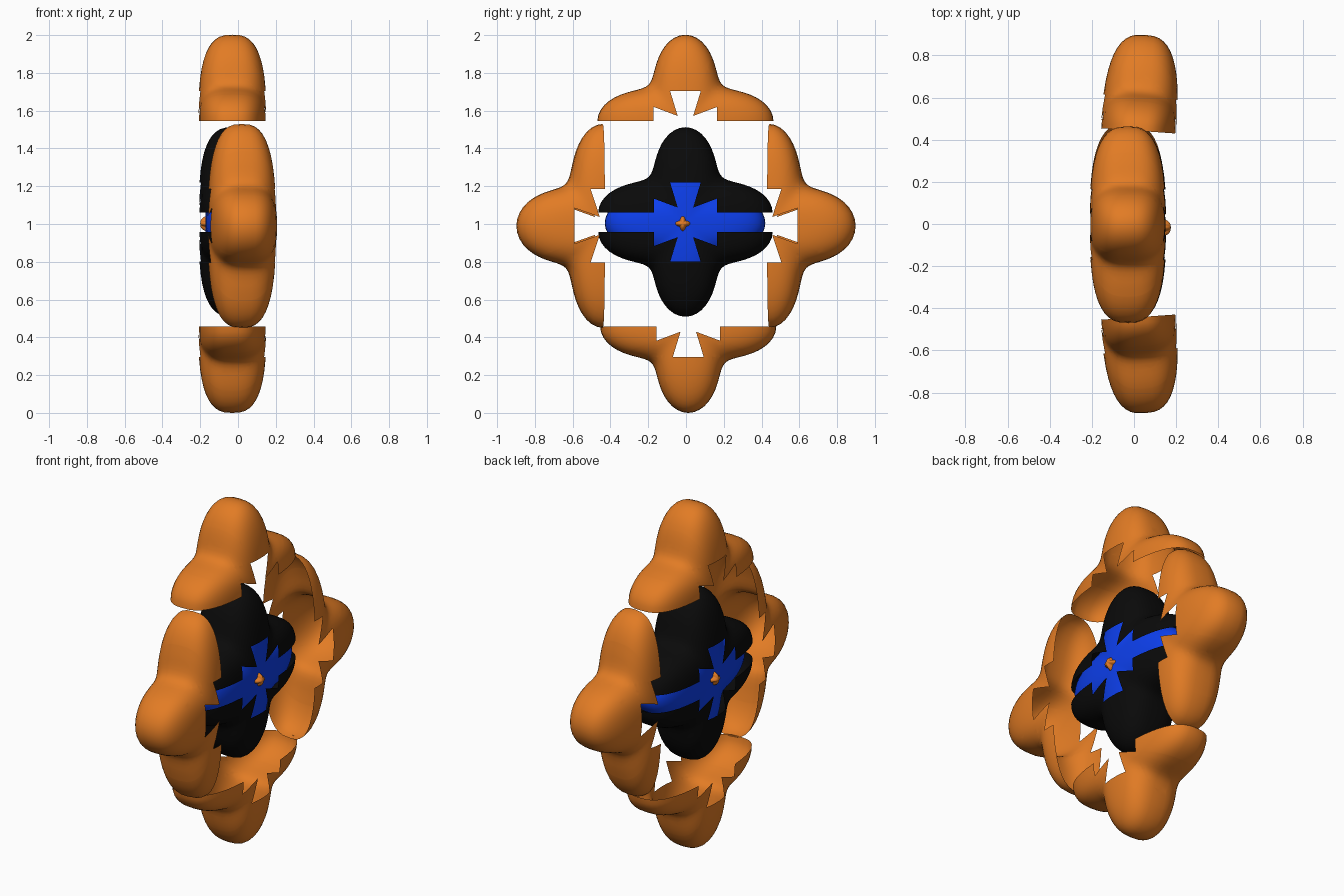
import bpy, bmesh
from math import sin, cos, pi, radians
from mathutils import Vector

if "Cube" in bpy.data.objects:
    bpy.data.objects.remove(bpy.data.objects["Cube"])


def material(name, rgb):
    m = bpy.data.materials.new(name)
    m.diffuse_color = (*rgb, 1)
    m.use_nodes = True
    m.node_tree.nodes["Principled BSDF"].inputs["Base Color"].default_value = m.diffuse_color
    return m


ORANGE = material("orange", (0.76, 0.2, 0.018))
BLACK = material("black", (0.003, 0.003, 0.003))
BLUE = material("blue", (0.004, 0.05, 0.85))
POWER = 2 / 2.8  # roundness of the pillowy section


def lobed_pillow(radius, half_thick, segs=96, rings=24):
    """Closed four-lobed pillow in the YZ plane, thickness along X."""
    bm = bmesh.new()
    front = bm.verts.new((half_thick, 0, 0))
    back = bm.verts.new((-half_thick, 0, 0))
    loops = []
    for i in range(1, rings):
        a = pi * i / rings
        s = sin(a) ** POWER
        c = cos(a)
        x = half_thick * abs(c) ** POWER * (1 if c > 0 else -1)
        if i == rings // 2:
            x = 0
        loop = []
        for j in range(segs):
            t = 2 * pi * j / segs
            r = radius * s * (0.797 + 0.203 * cos(4 * t))
            loop.append(bm.verts.new((x, r * cos(t), r * sin(t))))
        loops.append(loop)
    for j in range(segs):
        k = (j + 1) % segs
        bm.faces.new((front, loops[0][j], loops[0][k]))
        bm.faces.new((back, loops[-1][k], loops[-1][j]))
        for p, q in zip(loops, loops[1:]):
            bm.faces.new((p[j], q[j], q[k], p[k]))
    bmesh.ops.recalc_face_normals(bm, faces=bm.faces)
    return bm


def bisect(bm, point, normal, clear=False):
    bmesh.ops.bisect_plane(bm, geom=bm.verts[:] + bm.edges[:] + bm.faces[:], dist=1e-5,
                           plane_co=point, plane_no=normal, clear_inner=clear)


# Corners of the half-star notch (width, height above the cut)
OUT, MID, TIP = (0.165, 0.075), (0.04, 0.027), (0.08, 0.16)
SLOPE_SIDE = (OUT[1] - MID[1]) / (OUT[0] - MID[0])
SLOPE_TIP = (TIP[0] - MID[0]) / (TIP[1] - MID[1])


def in_notch(p):
    y, z = abs(p.y), p.z
    side = y < OUT[0] and z < MID[1] + (y - MID[0]) * SLOPE_SIDE
    tip = z < TIP[1] and y < MID[0] + (z - MID[1]) * SLOPE_TIP
    return side or tip


def notched_half():
    """Open upper half shell with the half-star cut through both walls."""
    bm = lobed_pillow(0.457, 0.18)
    bisect(bm, (0, 0, 0), (0, 0, 1), True)
    bisect(bm, (0, 0, TIP[1]), (0, 0, 1))
    for m in (-1, 1):
        bisect(bm, (0, m * OUT[0], 0), (0, 1, 0))
        for a, b in ((OUT, MID), (MID, TIP)):
            n = Vector((0, b[1] - a[1], -m * (b[0] - a[0]))).normalized()
            bisect(bm, (0, m * a[0], a[1]), n)
    cut = [f for f in bm.faces if in_notch(f.calc_center_median())]
    bmesh.ops.delete(bm, geom=cut, context='FACES')
    return bm


def add(name, bm, mat, loc, rot=(0, 0, 0), scale=(1, 1, 1)):
    me = bpy.data.meshes.new(name)
    for f in bm.faces:
        f.smooth = True
    bm.to_mesh(me)
    bm.free()
    me.materials.append(mat)
    ob = bpy.data.objects.new(name, me)
    bpy.context.collection.objects.link(ob)
    ob.location = loc
    ob.rotation_euler = [radians(a) for a in rot]
    ob.scale = scale
    return ob


# Outer orange shells: name, location, rotation, width scale
for name, loc, rot, wide in (
        ("top_shell", (-0.03, -0.003, 1.545), (0, 0, 0), 1.02),
        ("bottom_shell", (-0.03, 0.012, 0.457), (180, 0, 0), 1.02),
        ("front_shell", (0.02, -0.442, 0.99), (90, 0, 4), 1.18),
        ("back_shell", (0.02, 0.442, 0.99), (-90, 0, -4), 1.18)):
    add(name, notched_half(), ORANGE, loc, rot, (1, wide, 1))

# Inner black shells
add("upper_inner_shell", notched_half(), BLACK, (-0.027, -0.003, 1.06), (0, 0, 0), (1, 1.01, 0.99))
add("lower_inner_shell", notched_half(), BLACK, (-0.027, -0.003, 0.957), (180, 0, 0), (1, 1.01, 0.98))

# Blue core seen through the gap, and the small stud through its middle
add("core", lobed_pillow(0.425, 0.16), BLUE, (-0.0125, -0.005, 1.005))
add("centre_stud", lobed_pillow(0.056, 0.1875, 48, 20), ORANGE, (-0.0125, -0.017, 1.002))
